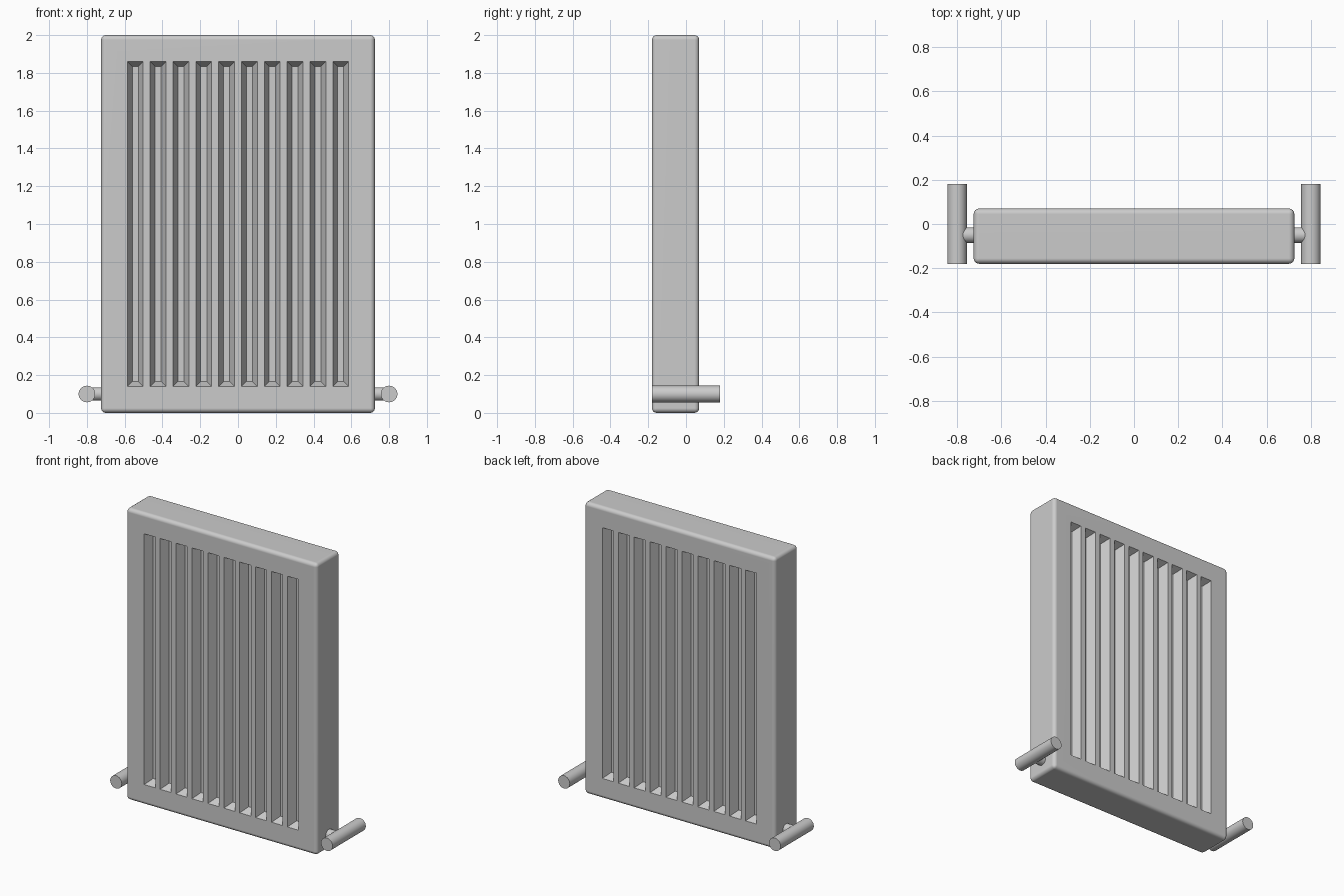
import bpy, bmesh, math
from mathutils import Matrix

if "Cube" in bpy.data.objects:
    bpy.data.objects.remove(bpy.data.objects["Cube"])

W, H = 1.45, 2.0            # panel width and height
Y0, Y1 = -0.18, 0.07        # panel front and back planes
PITCH = W / 12              # spacing of the ten flutes


def add_object(name, bm):
    bmesh.ops.recalc_face_normals(bm, faces=bm.faces)
    mesh = bpy.data.meshes.new(name)
    bm.to_mesh(mesh)
    bm.free()
    obj = bpy.data.objects.new(name, mesh)
    bpy.context.collection.objects.link(obj)
    return obj


def activate(obj):
    bpy.ops.object.select_all(action='DESELECT')
    obj.select_set(True)
    bpy.context.view_layer.objects.active = obj


def smooth(obj):
    activate(obj)
    bpy.ops.object.shade_smooth_by_angle(angle=math.radians(35))


def flute(bm, x, y, out):
    """Tapered block sinking into a panel face whose outward direction is out."""
    depth, slope = 0.06, 0.026
    rings = []
    for d in (-0.02, depth):
        inset = slope * d / depth
        hw, z0, z1 = 0.042 - inset, 0.14 + inset, 1.86 - inset
        rings.append([bm.verts.new((x + sx * hw, y - out * d, z))
                      for sx, z in ((-1, z0), (1, z0), (1, z1), (-1, z1))])
    a, b = rings
    bm.faces.new(a)
    bm.faces.new(b)
    for i in range(4):
        j = (i + 1) % 4
        bm.faces.new((a[i], a[j], b[j], b[i]))


def cylinder(name, centre, radius, length, axis):
    rot = Matrix.Rotation(math.pi / 2, 4, axis)
    bm = bmesh.new()
    bmesh.ops.create_cone(bm, cap_ends=True, segments=32, radius1=radius,
                          radius2=radius, depth=length,
                          matrix=Matrix.Translation(centre) @ rot)
    smooth(add_object(name, bm))


# Panel: box with rounded edges
bm = bmesh.new()
bmesh.ops.create_cube(bm, size=1, matrix=Matrix.Translation((0, (Y0 + Y1) / 2, H / 2))
                      @ Matrix.Diagonal((W, Y1 - Y0, H, 1)))
bmesh.ops.bevel(bm, geom=bm.edges[:], offset=0.025, segments=4, profile=0.5,
                affect='EDGES')
panel = add_object("radiator_panel", bm)

# Flutes cut into front and back
bm = bmesh.new()
for i in range(10):
    x = (i - 4.5) * PITCH
    flute(bm, x, Y0, -1)
    flute(bm, x, Y1, 1)
cutter = add_object("flute_cutter", bm)
cutter.hide_render = True

cut = panel.modifiers.new("flutes", 'BOOLEAN')
cut.operation = 'DIFFERENCE'
cut.solver = 'EXACT'
cut.object = cutter
activate(panel)
bpy.ops.object.modifier_apply(modifier=cut.name)
bpy.data.objects.remove(cutter)
smooth(panel)
weighted = panel.modifiers.new("flat_faces", 'WEIGHTED_NORMAL')
weighted.keep_sharp = True

# Pipes beside the panel, with short connectors
for side, s in (("left", -1), ("right", 1)):
    cylinder(side + "_pipe", (s * 0.80, 0, 0.10), 0.044, 0.36, 'X')
    cylinder(side + "_connector", (s * 0.75, -0.05, 0.10), 0.035, 0.10, 'Y')
